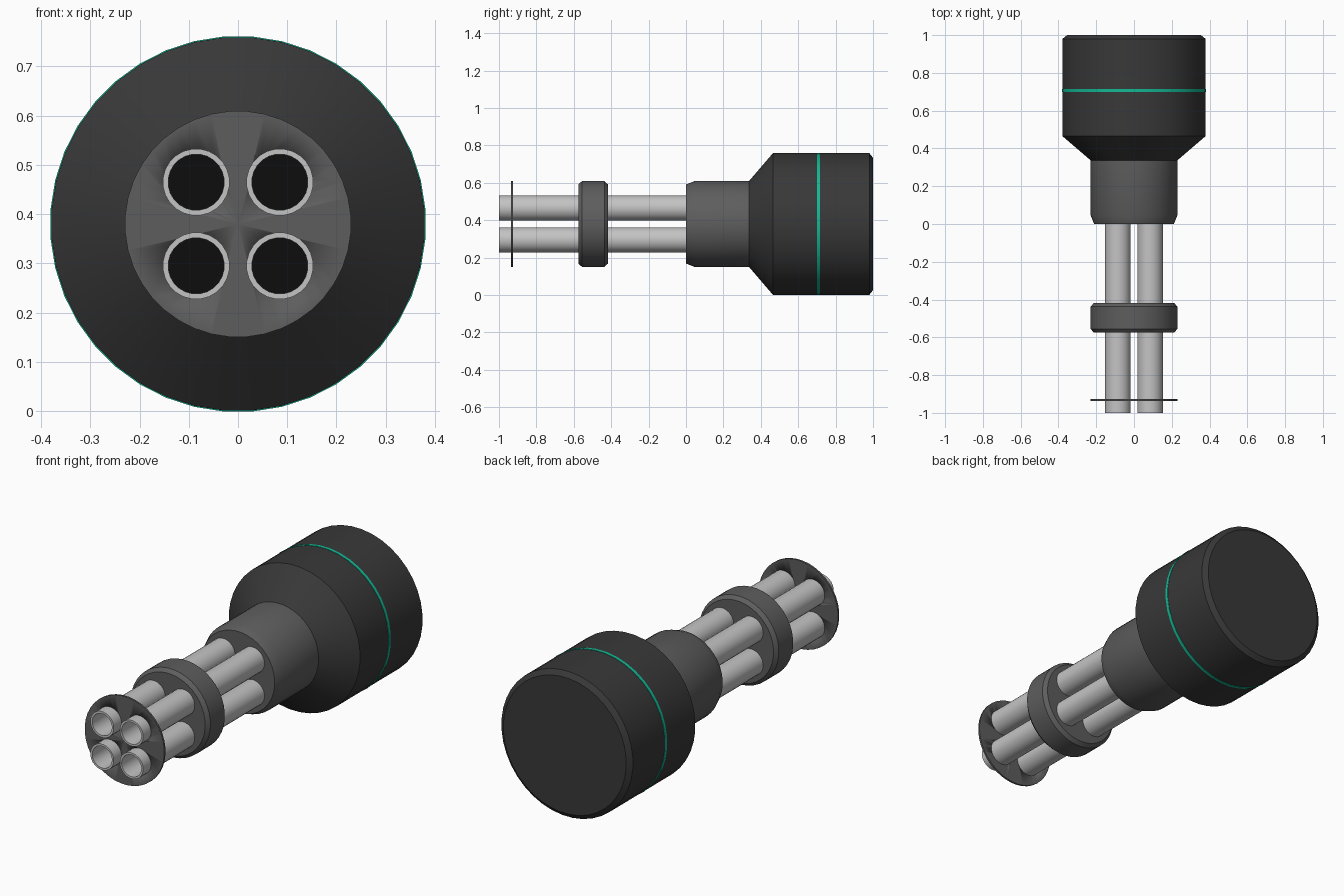
import bpy, bmesh, math

cube = bpy.data.objects.get("Cube")
if cube:
    bpy.data.objects.remove(cube)

AXIS_Z = 0.38


def material(name, rgb, roughness=0.6):
    m = bpy.data.materials.new(name)
    m.use_nodes = True
    m.diffuse_color = (*rgb, 1)
    bsdf = m.node_tree.nodes["Principled BSDF"]
    bsdf.inputs["Base Color"].default_value = (*rgb, 1)
    bsdf.inputs["Roughness"].default_value = roughness
    return m


charcoal = material("charcoal", (0.04, 0.04, 0.04))
grey = material("mid grey", (0.11, 0.11, 0.11))
steel = material("light steel", (0.55, 0.55, 0.55))
teal = material("teal", (0.006, 0.48, 0.30))
black = material("bore black", (0.004, 0.004, 0.004))


def lathe(name, profile, mats, x=0, z=AXIS_Z, sides=40, closed=False, pick=None):
    """Turn a profile of (y, radius) points about a line along y."""
    bm = bmesh.new()
    rings = []
    for y, r in profile:
        if r == 0:
            rings.append([bm.verts.new((x, y, z))] * sides)
            continue
        angles = [math.tau * (i + 0.5) / sides for i in range(sides)]
        rings.append([bm.verts.new((x + r * math.sin(a), y, z + r * math.cos(a)))
                      for a in angles])
    pairs = list(zip(rings, rings[1:]))
    if closed:
        pairs.append((rings[-1], rings[0]))
    for n, (a, b) in enumerate(pairs):
        for i in range(sides):
            j = (i + 1) % sides
            corners = list(dict.fromkeys([a[i], a[j], b[j], b[i]]))
            face = bm.faces.new(corners)
            face.material_index = pick(n) if pick else 0
    bmesh.ops.recalc_face_normals(bm, faces=bm.faces)
    mesh = bpy.data.meshes.new(name)
    bm.to_mesh(mesh)
    bm.free()
    for m in mats:
        mesh.materials.append(m)
    obj = bpy.data.objects.new(name, mesh)
    bpy.context.collection.objects.link(obj)
    bpy.ops.object.select_all(action="DESELECT")
    obj.select_set(True)
    bpy.context.view_layer.objects.active = obj
    bpy.ops.object.shade_smooth_by_angle(angle=math.radians(25))
    return obj


# Rear housing: cone, drum and chamfered back
lathe("rear_housing",
      [(0.335, 0), (0.335, 0.228), (0.465, 0.38), (0.98, 0.38), (1, 0.355), (1, 0)],
      [charcoal])

# Thin coloured ring around the drum
lathe("accent_ring", [(0.70, 0.37), (0.70, 0.382), (0.716, 0.382), (0.716, 0.37)],
      [teal], closed=True)

# Neck with a chamfered front
lathe("neck", [(0, 0), (0, 0.212), (0.045, 0.23), (0.345, 0.23), (0.345, 0)], [grey])

# Middle clamp band
lathe("clamp_band",
      [(-0.575, 0), (-0.575, 0.213), (-0.556, 0.23), (-0.437, 0.23),
       (-0.418, 0.213), (-0.418, 0)], [grey])

# Thin muzzle plate, open behind the bores
plate = lathe("muzzle_plate",
              [(-0.936, 0), (-0.936, 0.23), (-0.926, 0.23), (-0.926, 0)], [grey])

# Four hollow barrels, dark at the bottom of the bore
for side, sx in (("left", 1), ("right", -1)):
    for level, sz in (("upper", 1), ("lower", -1)):
        bx, bz = sx * 0.085, AXIS_Z + sz * 0.085
        lathe(f"{level}_{side}_barrel",
              [(0.01, 0), (0.01, 0.068), (-1, 0.068), (-1, 0.057),
               (-0.8, 0.057), (-0.8, 0)],
              [steel, black], x=bx, z=bz, sides=24, pick=lambda n: int(n == 4))
        cutter = lathe(f"{level}_{side}_plate_cutter",
                       [(-0.96, 0), (-0.96, 0.062), (-0.9, 0.062), (-0.9, 0)],
                       [grey], x=bx, z=bz, sides=24)
        cutter.hide_render = True
        cutter.hide_set(True)
        hole = plate.modifiers.new("bore", "BOOLEAN")
        hole.operation = "DIFFERENCE"
        hole.solver = "EXACT"
        hole.object = cutter
